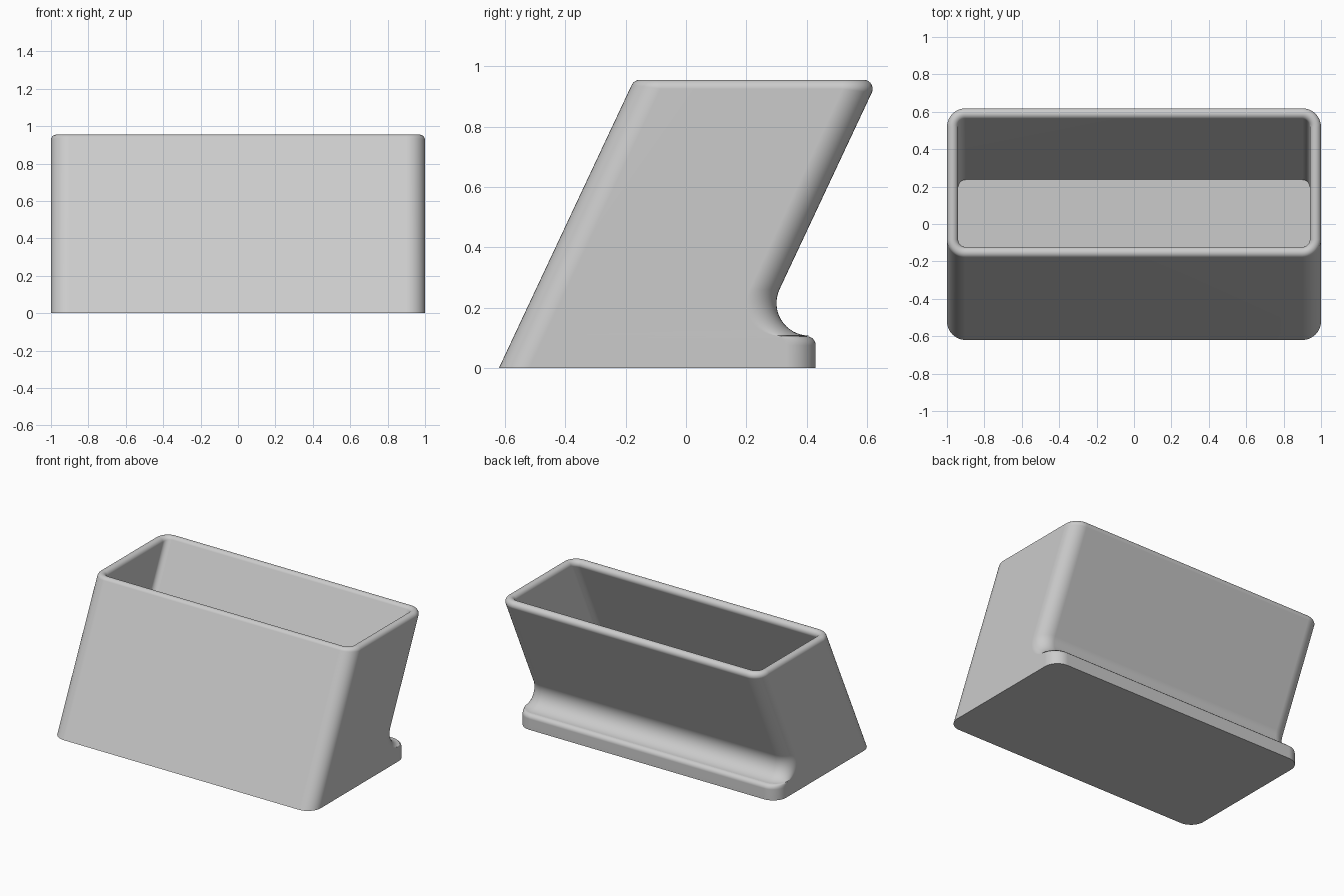
import bpy, bmesh, math

if "Cube" in bpy.data.objects:
    bpy.data.objects.remove(bpy.data.objects["Cube"], do_unlink=True)

LEAN = 0.469                 # y travel per unit of height
TILT = math.atan(LEAN)
FRONT, BACK = -0.62, 0.188   # wall planes at ground level
RIM = 0.03                   # half the wall thickness
RIM_Z = 0.925
SLANT = math.hypot(1, LEAN)  # wall thickness factor measured along y
FLOOR_Z = 0.245
STEPS = 10


def outline(y0, y1, half_x, radius):
    """Rounded rectangle as (x, y, normal x, normal y)."""
    corners = [(1, 1), (-1, 1), (-1, -1), (1, -1)]
    points = []
    for i, (sx, sy) in enumerate(corners):
        cx = sx * (half_x - radius)
        cy = y1 - radius if sy > 0 else y0 + radius
        for k in range(STEPS + 1):
            a = math.pi / 2 * (i + k / STEPS)
            nx, ny = math.cos(a), math.sin(a)
            points.append((cx + radius * nx, cy + radius * ny, nx, ny))
    return points


def level(z, y0, y1, half_x, radius):
    return [(x, y, z) for x, y, _, _ in outline(y0, y1, half_x, radius)]


def arc(cy, cz, r, start, end, n):
    for k in range(n + 1):
        a = math.radians(start + (end - start) * k / n)
        yield cy + r * math.cos(a), cz + r * math.sin(a)


# Back profile: foot, rounded foot edge, hollow sweep into the leaning wall
profile = [(0.43, 0)]
profile += arc(0.40, 0.075, 0.03, 0, 90, 6)
profile += arc(0.408, 0.215, 0.108, 270, 180 - math.degrees(TILT), 16)
rings = [level(z, FRONT + LEAN * z, y, 1, 0.1) for y, z in profile]

# Fully rounded rim swept around the wall centre line
offset = LEAN * RIM_Z
centre = outline(FRONT + offset + RIM * SLANT, BACK + offset - RIM * SLANT, 1 - RIM, 0.07)
for k in range(17):
    ring = []
    for x, y, nx, ny in centre:
        a = -TILT * ny + math.pi * k / 16
        ring.append((x + RIM * nx * math.cos(a), y + RIM * ny * math.cos(a),
                     RIM_Z + RIM * math.sin(a)))
    rings.append(ring)

# Inner cavity down to the floor
wall = 2 * RIM * SLANT
drop = LEAN * FLOOR_Z
rings.append(level(FLOOR_Z, FRONT + wall + drop, BACK - wall + drop, 1 - 2 * RIM, 0.04))

# Loft all rings, then close the base and the cavity floor
bm = bmesh.new()
loops = [[bm.verts.new(p) for p in ring] for ring in rings]
count = len(loops[0])
for low, high in zip(loops, loops[1:]):
    for i in range(count):
        j = (i + 1) % count
        bm.faces.new((low[i], low[j], high[j], high[i]))
bm.faces.new(loops[0][::-1])
bm.faces.new(loops[-1])
bmesh.ops.recalc_face_normals(bm, faces=bm.faces[:])
mesh = bpy.data.meshes.new("leaning_holder")
bm.to_mesh(mesh)
bm.free()

holder = bpy.data.objects.new("leaning_holder", mesh)
bpy.context.collection.objects.link(holder)

# Plain light grey
grey = bpy.data.materials.new("light_grey")
grey.use_nodes = True
colour = (0.6, 0.6, 0.6, 1)
grey.diffuse_color = colour
grey.node_tree.nodes["Principled BSDF"].inputs["Base Color"].default_value = colour
mesh.materials.append(grey)

# Smooth curves, crisp base and floor edges
bpy.ops.object.select_all(action='DESELECT')
holder.select_set(True)
bpy.context.view_layer.objects.active = holder
bpy.ops.object.shade_smooth_by_angle(angle=math.radians(35))
weighted = holder.modifiers.new("even_shading", 'WEIGHTED_NORMAL')
weighted.keep_sharp = True
